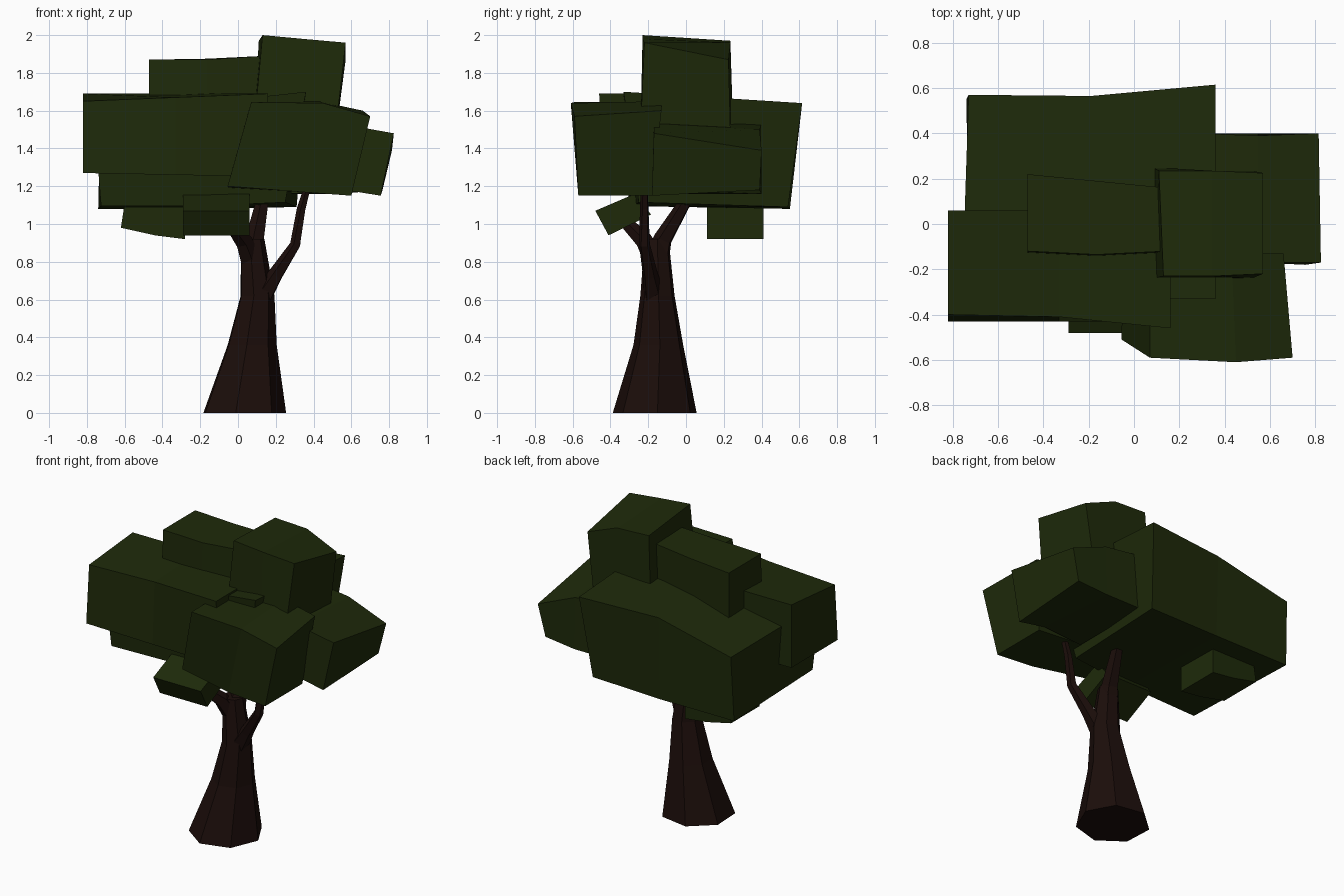
import bpy, bmesh, math
from mathutils import Vector

if "Cube" in bpy.data.objects:
    bpy.data.objects.remove(bpy.data.objects["Cube"])


def material(name, rgb):
    m = bpy.data.materials.new(name)
    m.diffuse_color = (*rgb, 1)
    m.use_nodes = True
    m.node_tree.nodes["Principled BSDF"].inputs["Base Color"].default_value = m.diffuse_color
    return m


LEAF = material("leaf_green", (0.013, 0.023, 0.003))
BARK = material("bark_brown", (0.011, 0.004, 0.003))


def finish(name, bm, mat):
    bmesh.ops.recalc_face_normals(bm, faces=bm.faces)
    me = bpy.data.meshes.new(name)
    bm.to_mesh(me)
    bm.free()
    me.materials.append(mat)
    ob = bpy.data.objects.new(name, me)
    bpy.context.collection.objects.link(ob)


def skin(bm, rings):
    """Bridge successive vertex rings and cap both ends."""
    n = len(rings[0])
    for a, b in zip(rings, rings[1:]):
        for i in range(n):
            j = (i + 1) % n
            bm.faces.new((a[i], a[j], b[j], b[i]))
    bm.faces.new(rings[0])
    bm.faces.new(rings[-1])


def leaf_block(name, xs, ys, zs, **moves):
    """Box with three slices in x. Each move shifts the vertices lying on all
    the named sides: L/M/R in x, F/B in y, D/T in z."""
    bm = bmesh.new()
    rings = []
    mid = (xs[0] + xs[1]) / 2
    for sx, x in zip("LMR", (xs[0], mid, xs[1])):
        ring = []
        for sy, sz in ("FD", "BD", "BT", "FT"):
            p = Vector((x, ys["FB".index(sy)], zs["DT".index(sz)]))
            for sides, d in moves.items():
                if set(sides) <= {sx, sy, sz}:
                    p += Vector(d)
            ring.append(bm.verts.new(p))
        rings.append(ring)
    skin(bm, rings)
    finish(name, bm, LEAF)


def limb(name, path, sides, upright=False):
    """Tapered faceted tube through (x, y, z, radius) points."""
    bm = bmesh.new()
    pts = [Vector(p[:3]) for p in path]
    rings = []
    for k, p in enumerate(pts):
        d = pts[min(k + 1, len(pts) - 1)] - pts[max(k - 1, 0)]
        if upright:
            d = Vector((0, 0, 1))
        q = d.to_track_quat('Z', 'Y')
        rings.append([bm.verts.new(p + q @ Vector((
            path[k][3] * math.cos(2 * math.pi * i / sides + 0.5),
            path[k][3] * math.sin(2 * math.pi * i / sides + 0.5), 0)))
            for i in range(sides)])
    skin(bm, rings)
    finish(name, bm, BARK)


# Trunk and three branches
limb("trunk", [(0.027, -0.163, 0, 0.228), (0.07, -0.145, 0.36, 0.135),
               (0.10, -0.15, 0.62, 0.093), (0.075, -0.155, 0.92, 0.065)], 7, True)
limb("back_branch", [(0.08, -0.15, 0.82, 0.07), (0.09, -0.12, 0.92, 0.052),
                     (0.14, 0.03, 1.17, 0.03)], 5)
limb("front_branch", [(0.07, -0.16, 0.80, 0.06), (0.03, -0.22, 0.91, 0.048),
                      (-0.09, -0.38, 1.07, 0.025)], 5)
limb("right_branch", [(0.13, -0.17, 0.62, 0.06), (0.20, -0.19, 0.73, 0.042),
                      (0.305, -0.22, 0.89, 0.03), (0.335, -0.22, 1.08, 0.024),
                      (0.375, -0.22, 1.22, 0.018)], 5)

# Large leaf masses
leaf_block("main_leaves", (-0.74, 0.36), (-0.33, 0.58), (1.08, 1.69),
           FD=(0, 0.05, 0.015), RFD=(-0.11, 0.03, 0.02), LFD=(0.015, -0.02, 0),
           BT=(0, 0, -0.05), LBT=(0.01, -0.01, -0.13), LFT=(-0.02, 0, -0.15),
           MFT=(0, 0, -0.05), RFT=(0, 0, 0.01), RBT=(0, 0.035, 0),
           BD=(0, -0.03, 0), MBT=(0, -0.015, -0.01), RBD=(-0.05, -0.01, 0.01))
leaf_block("left_leaves", (-0.82, 0.16), (-0.42, 0.06), (1.27, 1.68),
           FD=(0, -0.01, 0), LFT=(0, 0.02, -0.03), RFT=(0, -0.04, 0.01),
           MFD=(0, 0, -0.01), RD=(0, 0, -0.02), BT=(0, 0, 0.01),
           MFT=(0, 0.01, -0.01), RB=(0, -0.03, 0))
leaf_block("front_right_leaves", (0.0, 0.66), (-0.59, -0.13), (1.15, 1.64),
           LFT=(0.07, 0.0, 0.005), LFD=(-0.055, 0.06, 0.05), LBD=(-0.05, 0, 0.04),
           LBT=(0.07, 0, 0.01), RFT=(0.04, 0, -0.07), RBT=(0.0, 0, -0.04),
           MFT=(0.12, -0.02, 0), MBT=(0.1, 0, 0.01), RD=(-0.06, 0, 0),
           BD=(0, -0.05, 0), FD=(0, 0.02, 0), MD=(0, 0, 0.02))
leaf_block("right_leaves", (0.28, 0.815), (-0.17, 0.40), (1.16, 1.53),
           RFT=(0.01, 0, -0.05), RBT=(0, 0, -0.14), RFD=(-0.06, -0.01, -0.01),
           RBD=(-0.05, -0.01, 0.02), MFD=(0.02, 0, 0.02), MBT=(0, -0.01, -0.03))
leaf_block("top_leaves", (0.12, 0.57), (-0.23, 0.235), (1.49, 1.98),
           LFT=(0.01, 0, 0.02), RFT=(0, 0.01, -0.02), RBT=(0, -0.01, -0.11),
           LD=(-0.035, 0.0, 0), RD=(-0.05, 0, 0), FD=(0, -0.01, 0.03),
           LBT=(-0.01, 0, -0.01), MBT=(0, 0, -0.02), LBD=(0, 0.015, 0))
leaf_block("upper_left_leaves", (-0.47, 0.14), (-0.12, 0.19), (1.50, 1.87),
           LB=(0, 0.03, 0), RB=(0, -0.03, 0), RT=(0, 0, 0.02),
           FD=(0, -0.01, 0), MF=(0, -0.015, 0), MBT=(0, 0, 0.005))

# Small tufts under the canopy
leaf_block("back_tuft", (-0.60, -0.28), (0.11, 0.41), (0.94, 1.14),
           LD=(-0.02, 0, 0.04), RD=(0, 0, -0.02), LT=(0, 0, -0.03))
leaf_block("front_tuft", (-0.29, 0.06), (-0.45, -0.20), (1.0, 1.12),
           FD=(0.0, 0.04, -0.06), BD=(0, 0.015, 0.05), FT=(0, -0.03, -0.05),
           BT=(0, -0.07, 0.04))
